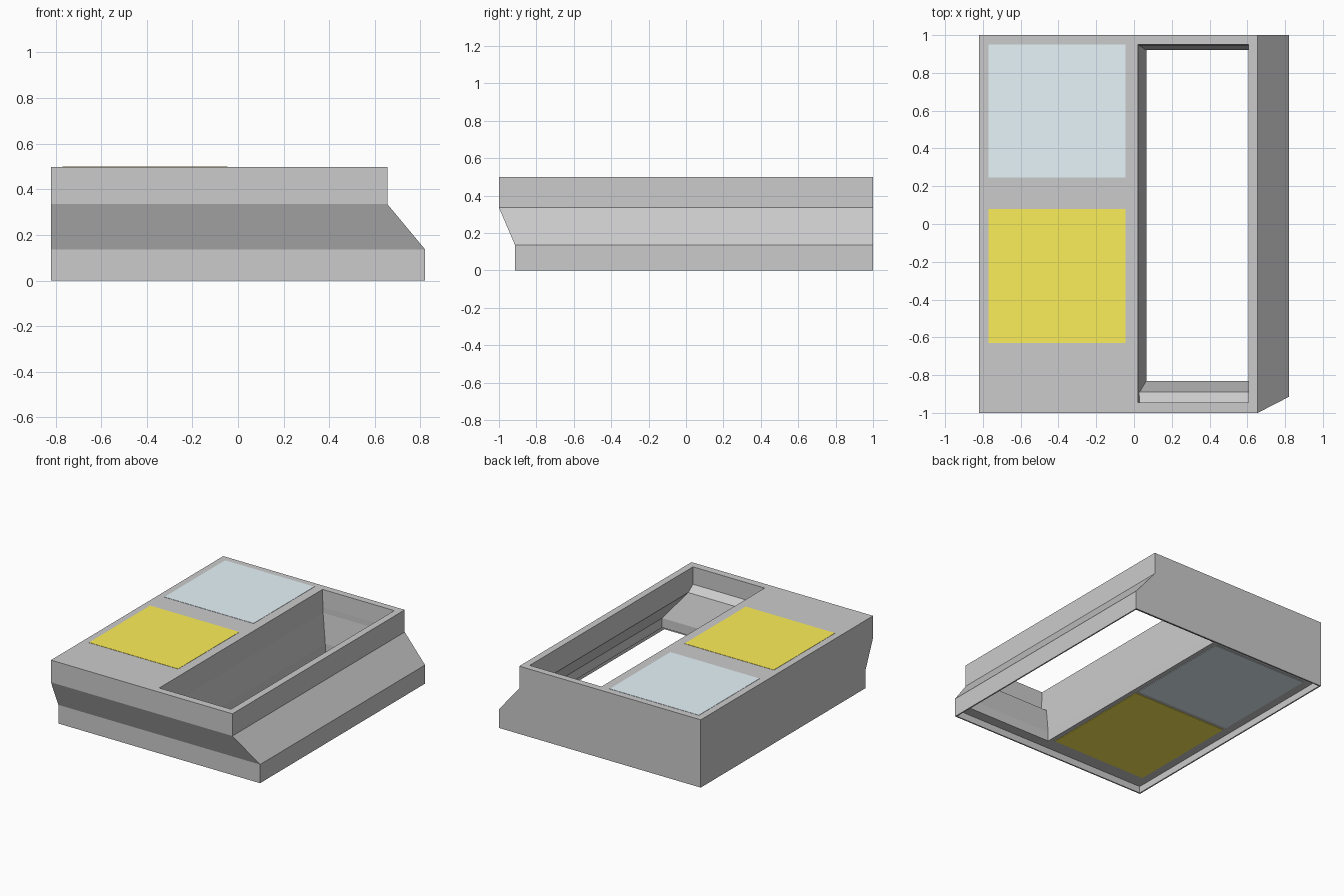
import bpy, bmesh

if "Cube" in bpy.data.objects:
    bpy.data.objects.remove(bpy.data.objects["Cube"])


def ring_loft(name, rings, closed=False, caps=False):
    """Loft rectangles given as (x0, x1, y0, y1, z)."""
    bm = bmesh.new()
    loops = [[bm.verts.new(p) for p in ((x0, y0, z), (x1, y0, z), (x1, y1, z), (x0, y1, z))]
             for x0, x1, y0, y1, z in rings]
    n = len(loops)
    for i in range(n if closed else n - 1):
        a, b = loops[i], loops[(i + 1) % n]
        for k in range(4):
            j = (k + 1) % 4
            bm.faces.new((a[k], a[j], b[j], b[k]))
    if caps:
        bm.faces.new(loops[0][::-1])
        bm.faces.new(loops[-1])
    bmesh.ops.recalc_face_normals(bm, faces=bm.faces)
    mesh = bpy.data.meshes.new(name)
    bm.to_mesh(mesh)
    bm.free()
    obj = bpy.data.objects.new(name, mesh)
    bpy.context.collection.objects.link(obj)
    return obj


def material(name, color):
    mat = bpy.data.materials.new(name)
    mat.diffuse_color = (*color, 1)
    mat.use_nodes = True
    mat.node_tree.nodes["Principled BSDF"].inputs["Base Color"].default_value = mat.diffuse_color
    return mat


# hollow housing: recessed underside, bottom rim, outer walls, deck, open bay lining
ring_loft("housing", [
    (-0.81, 0.81, -0.905, 0.99, 0.05),
    (-0.81, 0.81, -0.905, 0.99, 0.0),
    (-0.82, 0.82, -0.915, 1.0, 0.0),
    (-0.82, 0.82, -0.915, 1.0, 0.137),
    (-0.82, 0.655, -1.0, 1.0, 0.335),
    (-0.82, 0.655, -1.0, 1.0, 0.498),
    (0.022, 0.605, -0.945, 0.95, 0.498),
    (0.028, 0.605, -0.945, 0.945, 0.37),
    (0.03, 0.605, -0.89, 0.945, 0.33),
    (0.065, 0.775, -0.83, 0.92, 0.12),
    (0.065, 0.775, -0.83, 0.92, 0.05),
], closed=True)

# coloured panels set into the deck and the underside
blue = material("pale_blue", (0.80, 0.91, 0.97))
yellow = material("yellow", (0.98, 0.86, 0.10))
for name, mat, top_y, low_y in (("blue", blue, (0.245, 0.95), (0.085, 0.90)),
                                ("yellow", yellow, (-0.63, 0.08), (-0.80, 0.055))):
    for part, xs, ys, zs in (("top_panel", (-0.77, -0.045), top_y, (0.49, 0.5)),
                             ("under_panel", (-0.745, 0.03), low_y, (0.046, 0.055))):
        obj = ring_loft(f"{name}_{part}", [(*xs, *ys, z) for z in zs], caps=True)
        obj.data.materials.append(mat)
